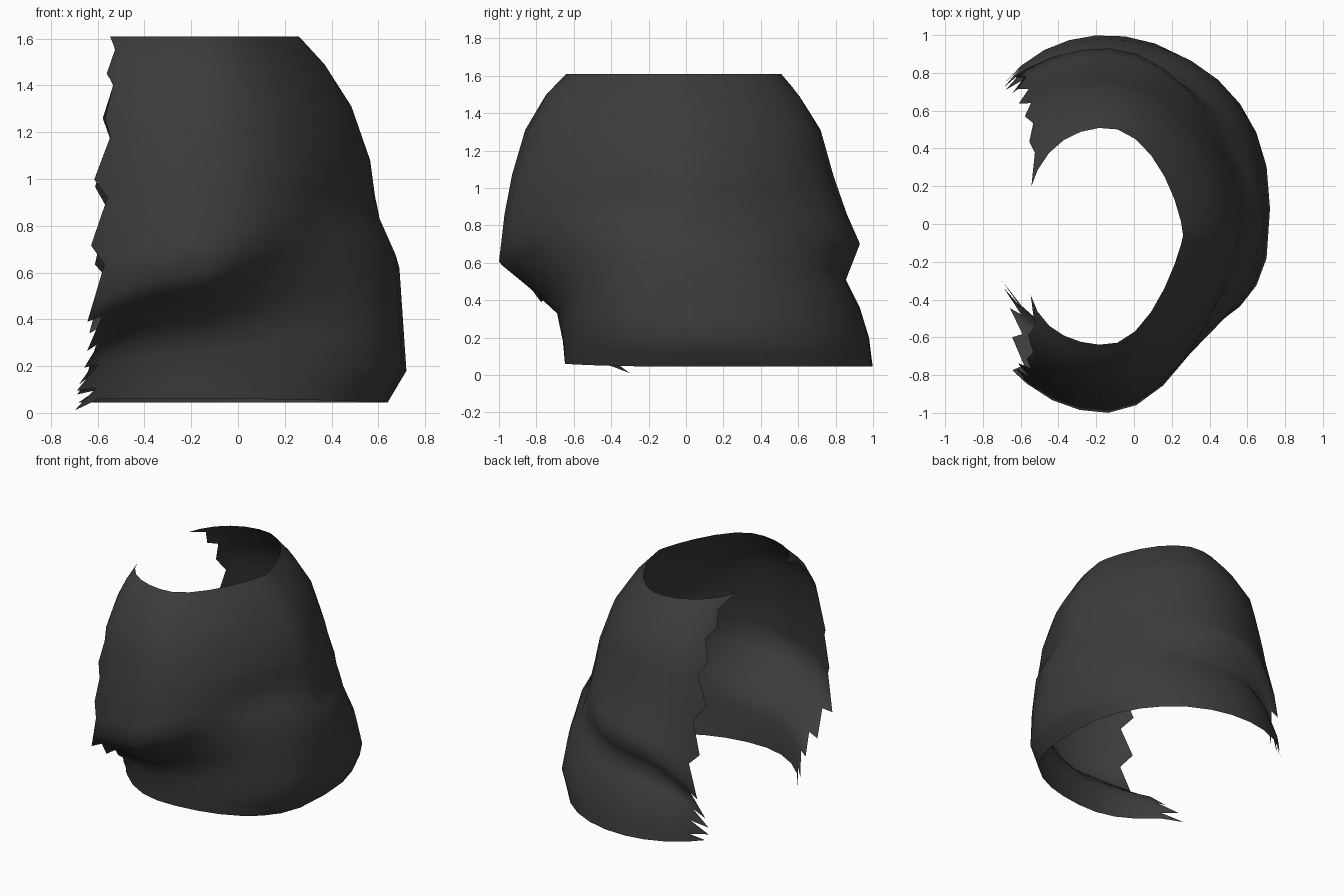
import bpy
import math
import random

random.seed(4)
cube = bpy.data.objects.get("Cube")
if cube:
    bpy.data.objects.remove(cube, do_unlink=True)

# Levels from the collar down to the hem: height at front, side, back;
# front y, back y, side x; open-side depth; fold droop; front roundness
LEVELS = [
    (1.61, 1.61, 1.61, -.64, .51, .26, .42, 0, 1.7),
    (1.50, 1.49, 1.49, -.75, .61, .37, .54, 0, 1.6),
    (1.31, 1.31, 1.31, -.86, .72, .485, .64, 0, 1.5),
    (1.07, 1.08, 1.06, -.93, .79, .565, .70, .1, 1.5),
    (.86, .93, .86, -.97, .86, .585, .74, .45, 1.6),
    (.60, .76, .70, -1.0, .93, .62, .78, .8, 1.8),
    (.46, .62, .51, -.83, .855, .69, .74, .65, 1.2),
    (.33, .40, .36, -.69, .93, .705, .72, .35, .75),
    (.18, .18, .20, -.66, .98, .72, .70, .12, .65),
    (.06, .045, .045, -.65, 1.0, .64, .70, 0, .65),
]
MID_X = -.15
COLUMNS = 22


def halved(levels):
    """Insert a level halfway between each pair."""
    out = []
    for a, b in zip(levels, levels[1:]):
        out += [a, tuple((p + q) / 2 for p, q in zip(a, b))]
    return out + [levels[-1]]


def point(level, angle):
    """Point on the wall: angle is negative at the front, zero at the side."""
    z_front, z_side, z_back, y_front, y_back, x_side, depth, droop, roundness = level
    c, s = math.cos(angle), math.sin(angle)
    front = s < 0
    mid_y = .1 - .1 * z_side
    x = MID_X + c * ((x_side - MID_X) if c > 0 else depth)
    if c > 0:
        power = roundness if front else .55 + .5 * roundness
    else:
        power = 1.35 - .5 * z_side if front else .75
    y = mid_y + abs(s) ** power * ((y_front if front else y_back) - mid_y)
    z = z_front if front else z_back
    if c > 0:
        # the fold climbs toward the closed side, most steeply at the front
        z += (z_side - z) * c * c
        z += droop * c * abs(s) * (.5 if front else .1)
    else:
        z -= droop * c * c * (.5 if front else 1)
    return x, y, z


def edge_angle(level, x):
    """Angle at which a level reaches the open side at x."""
    return math.acos(max(-.98, (x - MID_X) / level[6]))


# Wrapped shell with ragged teeth along both torn edges
rows = halved(LEVELS)
verts = []
for r, level in enumerate(rows):
    low = 1 - level[0] / 1.61
    edge_x = -.51 - .09 * low
    limit = edge_angle(level, edge_x)
    ring = [point(level, limit * (2 * i / COLUMNS - 1)) for i in range(COLUMNS + 1)]
    tips = []
    for side in (-1, 1):
        tooth = r % 2 == 0
        reach = random.uniform(.03, .06) + .05 * low if tooth else .012
        x, y, z = point(level, side * edge_angle(level, edge_x - reach))
        if tooth and r > 0:
            z -= .05
        tips.append((x, y, max(z, 0 if side < 0 else .045)))
    verts += [tips[0]] + ring + [tips[1]]

width = COLUMNS + 3
faces = []
for r in range(len(rows) - 1):
    for c in range(width - 1):
        a = r * width + c
        faces.append((a, a + width, a + width + 1, a + 1))

mesh = bpy.data.meshes.new("torn_wrap")
mesh.from_pydata(verts, [], faces)
mesh.update()
wrap = bpy.data.objects.new("torn_wrap", mesh)
bpy.context.collection.objects.link(wrap)

# Charcoal cloth
cloth = bpy.data.materials.new("charcoal_cloth")
cloth.use_nodes = True
color = (.045, .045, .045, 1)
cloth.diffuse_color = color
shader = cloth.node_tree.nodes["Principled BSDF"]
shader.inputs["Base Color"].default_value = color
shader.inputs["Roughness"].default_value = .9
mesh.materials.append(cloth)
mesh.polygons.foreach_set("use_smooth", [True] * len(mesh.polygons))
